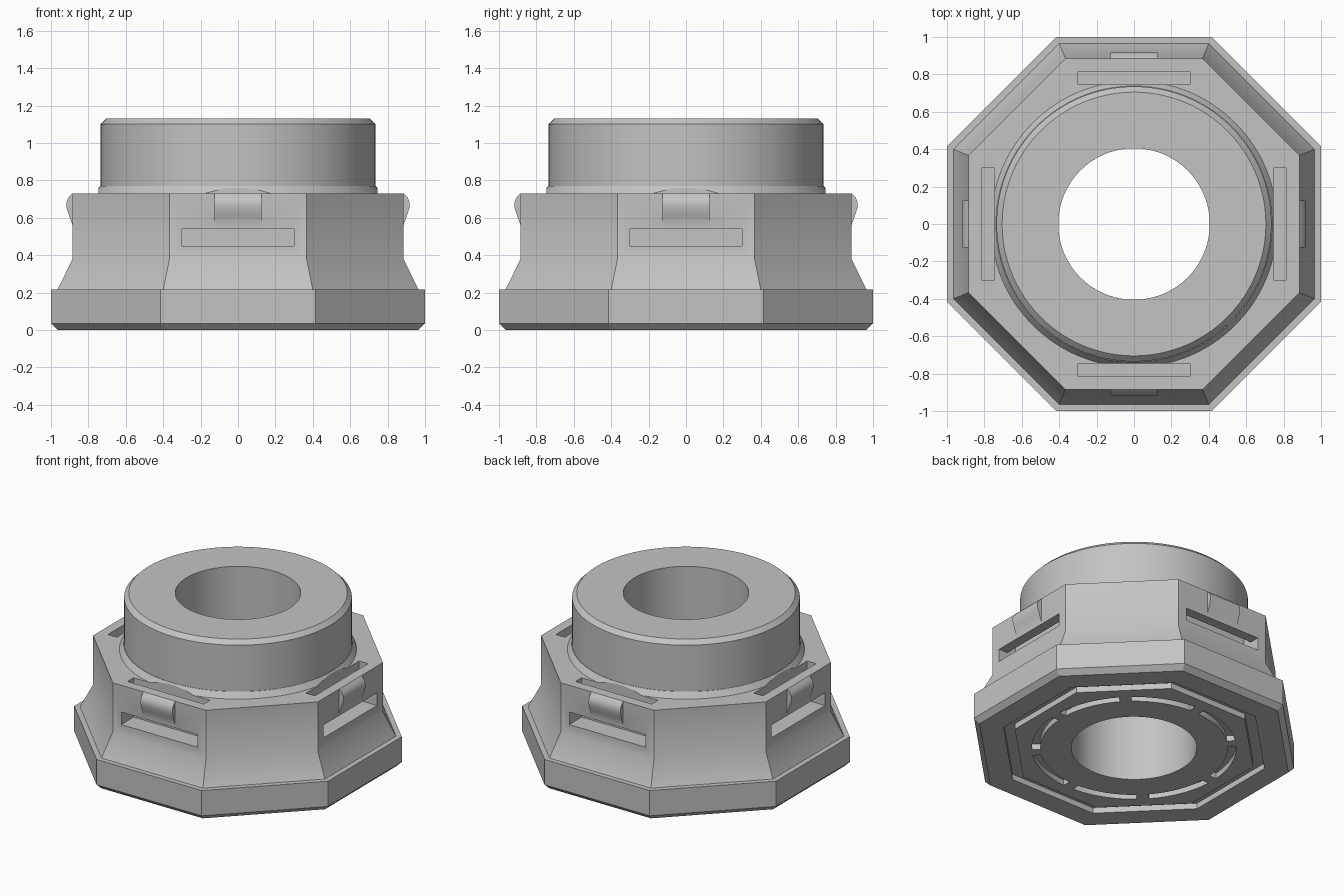
import bpy, bmesh, math
from math import pi, cos, sin

if "Cube" in bpy.data.objects:
    bpy.data.objects.remove(bpy.data.objects["Cube"])

grey = bpy.data.materials.new("plain_grey")
grey.use_nodes = True
colour = (0.55, 0.55, 0.55, 1)
grey.diffuse_color = colour
grey.node_tree.nodes["Principled BSDF"].inputs["Base Color"].default_value = colour


def finish(name, bm):
    bmesh.ops.recalc_face_normals(bm, faces=bm.faces)
    mesh = bpy.data.meshes.new(name)
    bm.to_mesh(mesh)
    bm.free()
    mesh.materials.append(grey)
    obj = bpy.data.objects.new(name, mesh)
    bpy.context.collection.objects.link(obj)
    return obj


def solid(name, profile, sides, flats=False):
    """Capped solid of revolution; with flats the radii are measured to the flat sides."""
    bm = bmesh.new()
    scale = 1 / cos(pi / sides) if flats else 1
    turn = pi / sides if flats else 0
    angles = [2 * pi * i / sides + turn for i in range(sides)]
    rings = [[bm.verts.new((r * scale * cos(a), r * scale * sin(a), z)) for a in angles]
             for r, z in profile]
    for low, high in zip(rings, rings[1:]):
        for i in range(sides):
            j = (i + 1) % sides
            bm.faces.new((low[i], low[j], high[j], high[i]))
    bm.faces.new(rings[0])
    bm.faces.new(rings[-1])
    return finish(name, bm)


def band(name, inner, outer, bottom, top, start, end, steps, closed=False):
    """Rectangular section swept around the z axis."""
    bm = bmesh.new()
    section = [(inner, bottom), (outer, bottom), (outer, top), (inner, top)]
    count = steps if closed else steps + 1
    rings = []
    for i in range(count):
        a = start + (end - start) * i / steps
        rings.append([bm.verts.new((r * cos(a), r * sin(a), z)) for r, z in section])
    for i in range(steps):
        a, b = rings[i], rings[(i + 1) % count]
        for k in range(4):
            m = (k + 1) % 4
            bm.faces.new((a[k], a[m], b[m], b[k]))
    if not closed:
        bm.faces.new(rings[0])
        bm.faces.new(rings[-1])
    return finish(name, bm)


def prism(name, outline, half, angle):
    """Radius/height outline, extruded sideways and turned to face one side."""
    bm = bmesh.new()
    ends = [[bm.verts.new((r * cos(angle) - s * sin(angle), r * sin(angle) + s * cos(angle), z))
             for r, z in outline] for s in (-half, half)]
    for i in range(len(outline)):
        j = (i + 1) % len(outline)
        bm.faces.new((ends[0][i], ends[0][j], ends[1][j], ends[1][i]))
    bm.faces.new(ends[0])
    bm.faces.new(ends[1])
    return finish(name, bm)


# Octagonal housing with a chamfered foot and flared skirt
housing = solid("housing", [(0.965, 0), (1, 0.035), (1, 0.215), (0.965, 0.215),
                            (0.885, 0.38), (0.885, 0.73)], 8, flats=True)

# Round neck with a sloped collar
neck = solid("neck", [(0.7, 0.6), (0.765, 0.6), (0.765, 0.73), (0.738, 0.77), (0.735, 0.77),
                      (0.735, 1.10), (0.705, 1.13)], 128)
additions = [neck]
cutters = [solid("bore_cutter", [(0.405, -0.1), (0.405, 1.3)], 96)]

# Latch bump and L-shaped slot on each of the four main sides
latch = [(0.85, 0.73), (0.885, 0.73), (0.905, 0.71), (0.917, 0.685), (0.917, 0.655),
         (0.903, 0.61), (0.885, 0.56), (0.85, 0.56)]
slot = [(0.745, 0.45), (1.05, 0.45), (1.05, 0.54), (0.815, 0.54), (0.815, 0.9), (0.745, 0.9)]
for i in range(4):
    additions.append(prism("latch", latch, 0.125, i * pi / 2))
    cutters.append(prism("slot_cutter", slot, 0.30, i * pi / 2))

# Underside: octagonal groove and eight arc grooves separated by bridges
to_corner = 1 / cos(pi / 8)
cutters.append(band("octagon_groove_cutter", 0.745 * to_corner, 0.815 * to_corner,
                    -0.1, 0.04, pi / 8, pi / 8 + 2 * pi, 8, closed=True))
gap = 0.06
for i in range(8):
    cutters.append(band("arc_groove_cutter", 0.605, 0.66, -0.1, 0.04,
                        i * pi / 4 + gap, (i + 1) * pi / 4 - gap, 14))

# Combine everything into one clean shell
for parts, operation in ((additions, 'UNION'), (cutters, 'DIFFERENCE')):
    for part in parts:
        mod = housing.modifiers.new(part.name, 'BOOLEAN')
        mod.operation = operation
        mod.solver = 'EXACT'
        mod.object = part
        part.hide_render = True

bpy.context.view_layer.update()
evaluated = housing.evaluated_get(bpy.context.evaluated_depsgraph_get())
result = bpy.data.meshes.new_from_object(evaluated)
housing.modifiers.clear()
housing.data = result
for part in additions + cutters:
    bpy.data.objects.remove(part)

bpy.ops.object.select_all(action='DESELECT')
housing.select_set(True)
bpy.context.view_layer.objects.active = housing
bpy.ops.object.shade_smooth_by_angle(angle=math.radians(30))
